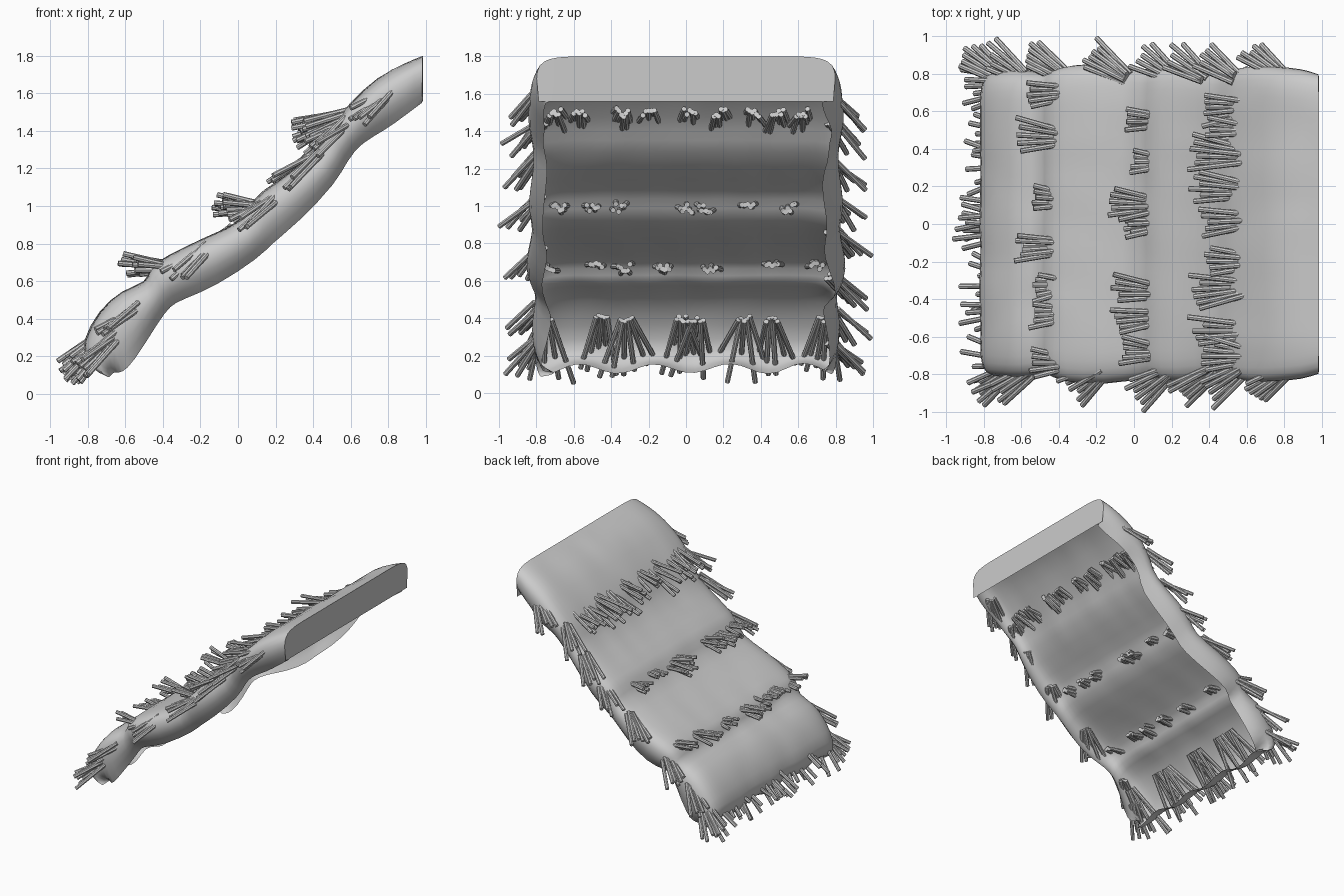
import bpy, bmesh, math, random
from mathutils import Vector

random.seed(4)
if "Cube" in bpy.data.objects:
    bpy.data.objects.remove(bpy.data.objects["Cube"], do_unlink=True)

straw = bpy.data.materials.new("straw_grey")
straw.use_nodes = True
straw.diffuse_color = (0.6, 0.6, 0.6, 1)
straw.node_tree.nodes["Principled BSDF"].inputs["Base Color"].default_value = (0.6, 0.6, 0.6, 1)


def finish(bm, name):
    mesh = bpy.data.meshes.new(name)
    bm.to_mesh(mesh)
    bm.free()
    mesh.materials.append(straw)
    obj = bpy.data.objects.new(name, mesh)
    bpy.context.collection.objects.link(obj)
    return obj


# Thatch shell: (top x, top z, rim x, rim z, half width) from the eave to the ridge
STATIONS = [
    (-.70, .13, -.68, .125, .78), (-.82, .16, -.67, .12, .80), (-.83, .28, -.65, .115, .81),
    (-.74, .44, -.62, .11, .82), (-.62, .555, -.56, .16, .83), (-.48, .59, -.42, .39, .80),
    (-.48, .67, -.36, .47, .82), (-.38, .73, -.30, .50, .85), (-.18, .83, -.12, .57, .86),
    (.06, .93, .12, .73, .82), (.07, 1.04, .18, .80, .83), (.20, 1.12, .32, .91, .85),
    (.45, 1.30, .53, 1.13, .81), (.465, 1.40, .58, 1.24, .82), (.60, 1.55, .66, 1.34, .85),
    (.75, 1.69, .78, 1.40, .84), (.90, 1.76, .90, 1.49, .83), (.985, 1.80, .98, 1.55, .80),
    (.985, 1.56, .985, 1.56, .79)]
# Half cross-section: share of the width, share of the drop to the rim
SECTION = [(i / 8, 0) for i in range(6)] + [
    (.75, 0), (.86, .015), (.96, .09), (1, .3), (1, .65), (.91, 1)]
COLUMNS = [(-y, f) for y, f in reversed(SECTION[1:])] + SECTION

bm = bmesh.new()
rows = []
for i, (tx, tz, rx, rz, w) in enumerate(STATIONS):
    row = []
    for share, f in COLUMNS:
        y = share * w
        x, z = tx + (rx - tx) * f, tz + (rz - tz) * f
        if f < .05 and i < len(STATIONS) - 2:
            z += random.uniform(-.006, .006)
            x += random.uniform(-.008, .008)
        if f == 1:
            y += random.uniform(-.03, .03)
        if i < 2:  # scalloped eave
            z += (.04 - .015 * i) * math.cos((y + .17) * 15.7)
        row.append(bm.verts.new((x, y, z)))
    rows.append(row)
crease = bm.edges.layers.float.new("crease_edge")
for a, b in zip(rows, rows[1:]):
    for j in range(len(a) - 1):
        bm.faces.new((a[j], b[j], b[j + 1], a[j + 1]))
for a, b in zip(rows[-2], rows[-2][1:]):
    bm.edges.get((a, b))[crease] = 1
bm.normal_update()
if sum(f.normal.z * f.calc_area() for f in bm.faces) < 0:
    bmesh.ops.reverse_faces(bm, faces=bm.faces[:])
shell = finish(bm, "thatch_shell")
sub = shell.modifiers.new("rounding", "SUBSURF")
sub.levels = sub.render_levels = 1
bpy.context.view_layer.objects.active = shell
shell.select_set(True)
bpy.ops.object.modifier_apply(modifier=sub.name)
bpy.ops.object.shade_smooth_by_angle(angle=math.radians(60))


# Straw tufts: a fan of sticks leaving one root
def tuft(bm, root, direction, length, fan, lift, count):
    d = Vector(direction).normalized()
    side = d.cross(Vector((0, 0, 1))).normalized()
    up = side.cross(d)
    for k in range(count):
        t = 2 * k / (count - 1) - 1
        aim = (d + side * t * fan + up * random.uniform(-lift, lift)).normalized()
        start = Vector(root) + side * t * .03 + up * random.uniform(-.025, .025)
        size = length * random.uniform(.85, 1.1)
        matrix = aim.to_track_quat('Z', 'Y').to_matrix().to_4x4()
        matrix.translation = start + aim * size / 2
        bmesh.ops.create_cone(bm, cap_ends=True, segments=8, radius1=.0145,
                              radius2=.0145, depth=size, matrix=matrix)


# Rows of tufts across the slope: name, root x, root z, direction, length, widest fan,
# then the y place and relative size of each tuft
ROWS = [
    ("eave_straw", -.60, .40, (-.72, 0, -.69), .42, .34,
     [(-.75, 1), (-.45, .95), (-.32, 1), (-.02, 1), (.06, 1), (.31, .95), (.46, .9), (.74, 1)]),
    ("lower_straw", -.36, .67, (-1, 0, .06), .25, .25,
     [(-.74, .8), (-.48, .8), (-.33, .7), (-.12, 1.05), (.13, .75), (.46, 1.1), (.70, .8)]),
    ("middle_straw", .13, .99, (-1, 0, .06), .25, .25,
     [(-.68, .8), (-.50, 1), (-.36, 1), (.0, .7), (.1, 1), (.33, .6), (.55, .7)]),
    ("upper_straw", .63, 1.50, (-1, 0, -.36), .34, .25,
     [(-.70, .8), (-.57, 1), (-.34, 1), (-.2, .75), (.02, .8), (.18, 1), (.36, 1),
      (.49, .8), (.62, .8)])]
for name, x, z, direction, length, fan, places in ROWS:
    bm = bmesh.new()
    for y, scale in places:
        aim = Vector(direction) + Vector((0, random.uniform(-.1, .1), 0))
        tuft(bm, (x, y, z), aim, length * scale, random.uniform(.5, 1) * fan, .19,
             random.choice((5, 6)))
    finish(bm, name)

# Tufts along both sloping sides
LEFT_ROOTS = [(.80, 1.58), (.54, 1.45), (.38, 1.25), (.22, 1.04),
              (-.04, .88), (-.36, .63), (-.58, .43), (-.70, .28)]
RIGHT_ROOTS = [(.82, 1.60), (.58, 1.46), (.43, 1.28), (.20, 1.04),
               (-.16, .79), (-.54, .47), (-.66, .30)]
for name, s, roots in (("left_side_straw", 1, LEFT_ROOTS), ("right_side_straw", -1, RIGHT_ROOTS)):
    bm = bmesh.new()
    for x, z in roots:
        tuft(bm, (x, s * .78, z), (-.62, s * .42, -.48), .27, random.uniform(.12, .25), .2,
             random.choice((5, 6)))
    finish(bm, name)
